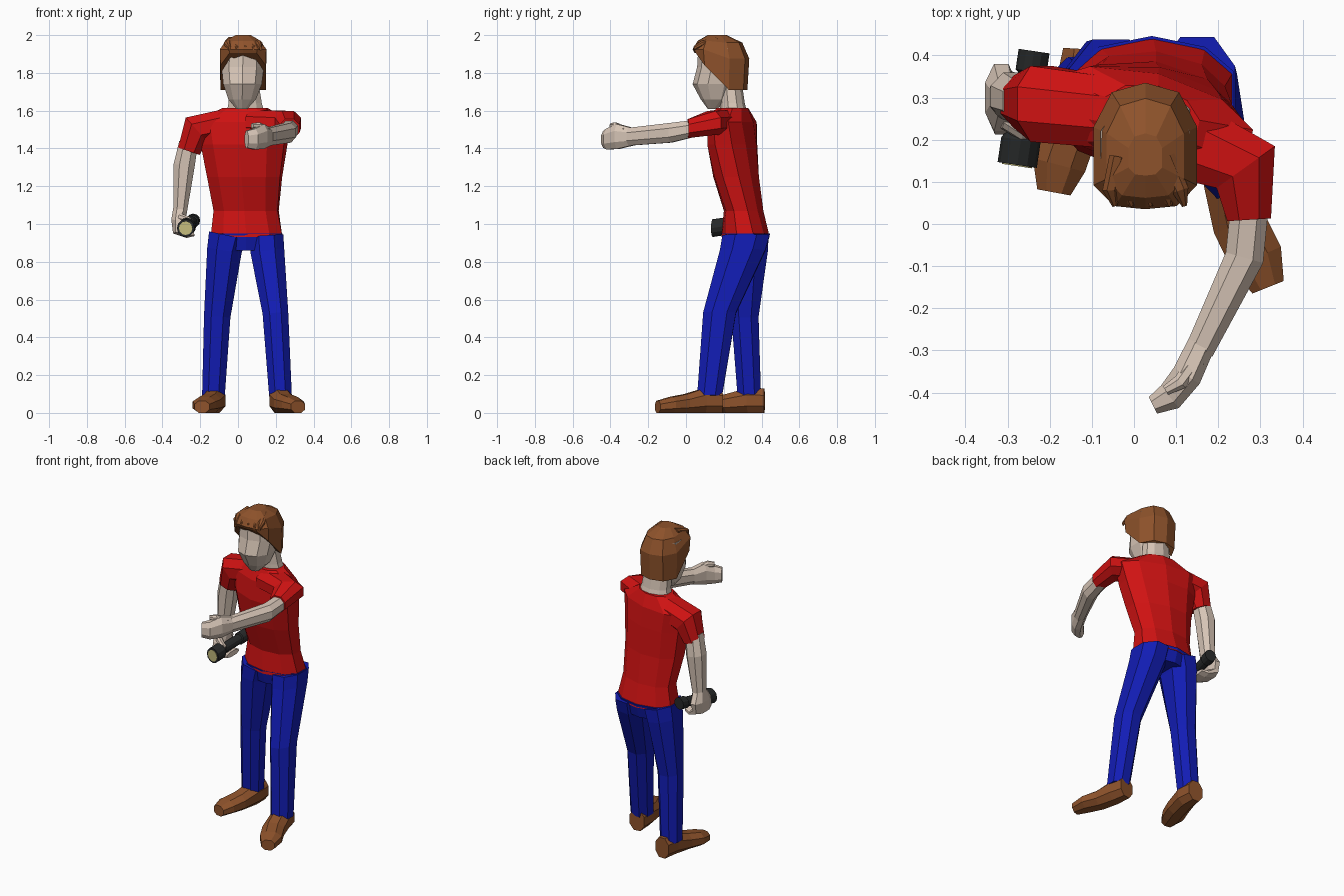
import bpy, bmesh, math
from mathutils import Vector, Matrix


def material(name, r, g, b):
    m = bpy.data.materials.new(name)
    m.diffuse_color = (r, g, b, 1)
    return m


SKIN = material("skin", .68, .56, .47)
RED = material("red_cloth", .62, .006, .006)
BLUE = material("blue_cloth", .006, .012, .46)
BROWN = material("brown", .27, .085, .024)
BLACK = material("black", .02, .022, .022)
LENS = material("lens", .55, .5, .2)

# Cross-sections, as unit outlines
BODY = [(1, -.35), (1, .35), (.65, .8), (0, 1), (-.65, .8),
        (-1, .35), (-1, -.35), (-.65, -.8), (0, -1), (.65, -.8)]
HAIR = [(1, -.62), (1, .3), (.65, .85), (0, 1), (-.65, .85),
        (-1, .3), (-1, -.62), (-.6, -.95), (0, -1), (.6, -.95)]
OCT = [(1, .45), (.45, 1), (-.45, 1), (-1, .45),
       (-1, -.45), (-.45, -1), (.45, -1), (1, -.45)]
ROUND = [(math.cos(i * math.pi / 6), math.sin(i * math.pi / 6)) for i in range(12)]


def skin_rings(name, rings, mat):
    """Bridge equal-length rings of points and cap both ends."""
    bm = bmesh.new()
    loops = [[bm.verts.new(p) for p in ring] for ring in rings]
    n = len(loops[0])
    for a, b in zip(loops, loops[1:]):
        for i in range(n):
            j = (i + 1) % n
            bm.faces.new((a[i], a[j], b[j], b[i]))
    bm.faces.new(loops[0])
    bm.faces.new(loops[-1])
    bmesh.ops.recalc_face_normals(bm, faces=bm.faces)
    me = bpy.data.meshes.new(name)
    bm.to_mesh(me)
    bm.free()
    me.materials.append(mat)
    ob = bpy.data.objects.new(name, me)
    bpy.context.collection.objects.link(ob)
    return ob


def stack(name, levels, mat, section=BODY):
    """Level rings: x, y, z, half width, half depth, yaw in degrees."""
    rings = []
    for x, y, z, rx, ry, yaw in levels:
        turn = Matrix.Rotation(math.radians(yaw), 3, 'Z')
        rings.append([Vector((x, y, z)) + turn @ Vector((u * rx, v * ry, 0))
                      for u, v in section])
    return skin_rings(name, rings, mat)


def limb(name, pts, ref, mat, section=OCT):
    """Rings along a path: x, y, z, half size sideways, half size along ref."""
    ref = Vector(ref)
    cs = [Vector(p[:3]) for p in pts]
    rings = []
    for i, p in enumerate(pts):
        t = Vector()
        if i:
            t += (cs[i] - cs[i - 1]).normalized()
        if i < len(cs) - 1:
            t += (cs[i + 1] - cs[i]).normalized()
        side = t.cross(ref).normalized()
        rings.append([cs[i] + side * u * p[3] + ref * v * p[4] for u, v in section])
    return skin_rings(name, rings, mat)


Y, Z = (0, 1, 0), (0, 0, 1)

# Shirt body
stack("shirt", [(.045, .315, .93, .19, .128, 0), (.043, .305, 1.07, .17, .105, -5),
                (.035, .265, 1.25, .195, .122, -8), (.032, .245, 1.42, .225, .13, -12),
                (.03, .245, 1.54, .25, .115, -14), (.037, .245, 1.615, .115, .085, -14)], RED)

# Sleeves
limb("right_sleeve", [(-.06, .265, 1.535, .075, .085), (-.22, .285, 1.5, .085, .09),
                      (-.26, .29, 1.385, .06, .062)], Y, RED)
limb("left_sleeve", [(.08, .215, 1.54, .1, .065), (.265, .135, 1.535, .085, .063),
                     (.273, .01, 1.505, .052, .05)], Z, RED)

# Trousers
stack("hips", [(.042, .315, .86, .17, .105, 0), (.042, .316, .95, .195, .13, 0)], BLUE)
limb("right_trouser_leg", [(-.055, .315, .94, .1, .122), (-.072, .315, .86, .092, .118),
                           (-.11, .312, .51, .07, .072), (-.13, .335, .09, .06, .062)], Y, BLUE)
limb("left_trouser_leg", [(.15, .318, .94, .09, .125), (.155, .3, .86, .09, .12),
                          (.198, .178, .53, .068, .087), (.225, .125, .09, .06, .066)], Y, BLUE)


# Shoes
def shoe(name, path):
    sizes = [(.048, .064), (.06, .066), (.064, .05), (.064, .042), (.04, .032)]
    limb(name, [(x, y, h, w, h) for (x, y), (w, h) in zip(path, sizes)], Z, BROWN)


shoe("left_shoe", [(.215, .19), (.225, .1), (.25, .0), (.29, -.08), (.318, -.15)])
shoe("right_shoe", [(-.12, .415), (-.125, .33), (-.15, .22), (-.178, .14), (-.19, .075)])

# Neck and head
stack("neck", [(.04, .255, 1.57, .105, .075, 0), (.038, .245, 1.64, .088, .066, 0),
               (.03, .235, 1.74, .08, .062, 0)], SKIN)
stack("head", [(.02, .14, 1.61, .03, .025, 0), (.022, .158, 1.66, .073, .08, 0),
               (.024, .16, 1.74, .102, .125, 0), (.025, .175, 1.83, .112, .116, 0),
               (.026, .18, 1.93, .105, .115, 0)], SKIN)

# Hair cap: low at the nape, lifted over the forehead
hair = stack("hair", [(.027, .185, 1.84, .12, .14, 0), (.027, .185, 1.925, .123, .15, 0),
                      (.027, .18, 1.97, .092, .118, 0), (.027, .165, 2.0, .04, .05, 0)],
             BROWN, HAIR)
for v in hair.data.vertices:
    level = v.index // 10
    if v.co.y > .2:
        v.co.z -= (.13, .05, .01, 0)[level]
    elif v.co.y < .08 and level == 0:
        v.co.z += .065
for i, x in enumerate((-.055, -.015, .03, .075, .11)):
    limb("hair_tuft_%d" % (i + 1),
         [(x * .7, .16, 1.975, .02, .015), (x, .08, 1.955, .02, .015),
          (x + .01, .042, 1.93, .006, .012)], Z, BROWN)

# Right arm, hanging
limb("right_forearm", [(-.262, .292, 1.43, .05, .05), (-.285, .303, 1.31, .056, .056),
                       (-.307, .3, 1.06, .036, .045)], Y, SKIN)
limb("right_hand", [(-.307, .3, 1.08, .036, .045), (-.315, .3, 1.02, .038, .08),
                    (-.318, .29, .965, .03, .078), (-.27, .285, .942, .016, .07),
                    (-.232, .28, .95, .014, .06)], Y, SKIN)
limb("right_thumb", [(-.315, .25, 1.04, .02, .022), (-.27, .22, 1.025, .017, .02),
                     (-.24, .21, 1.01, .012, .015)], Y, SKIN)

# Left arm, reaching forward
limb("left_forearm", [(.274, .04, 1.505, .045, .045), (.262, -.08, 1.483, .046, .052),
                      (.155, -.3, 1.462, .034, .047)], Z, SKIN)
limb("left_hand", [(.16, -.285, 1.462, .033, .047), (.125, -.36, 1.463, .036, .066),
                   (.085, -.41, 1.45, .034, .055), (.045, -.43, 1.448, .022, .045)], Z, SKIN)
limb("left_thumb", [(.15, -.32, 1.495, .02, .02), (.11, -.375, 1.518, .018, .02),
                    (.075, -.395, 1.52, .012, .013)], Z, SKIN)

# Torch
tip, tail = Vector((-.277, .14, .978)), Vector((-.237, .41, 1.018))


def along(name, stations, mat):
    limb(name, [(*tip.lerp(tail, t), r, r) for t, r in stations], Z, mat, ROUND)


along("torch", [(0, .047), (.22, .047), (.32, .03), (.8, .03), (.82, .037), (1, .037)], BLACK)
along("torch_lens", [(-.01, .036), (.02, .036)], LENS)
